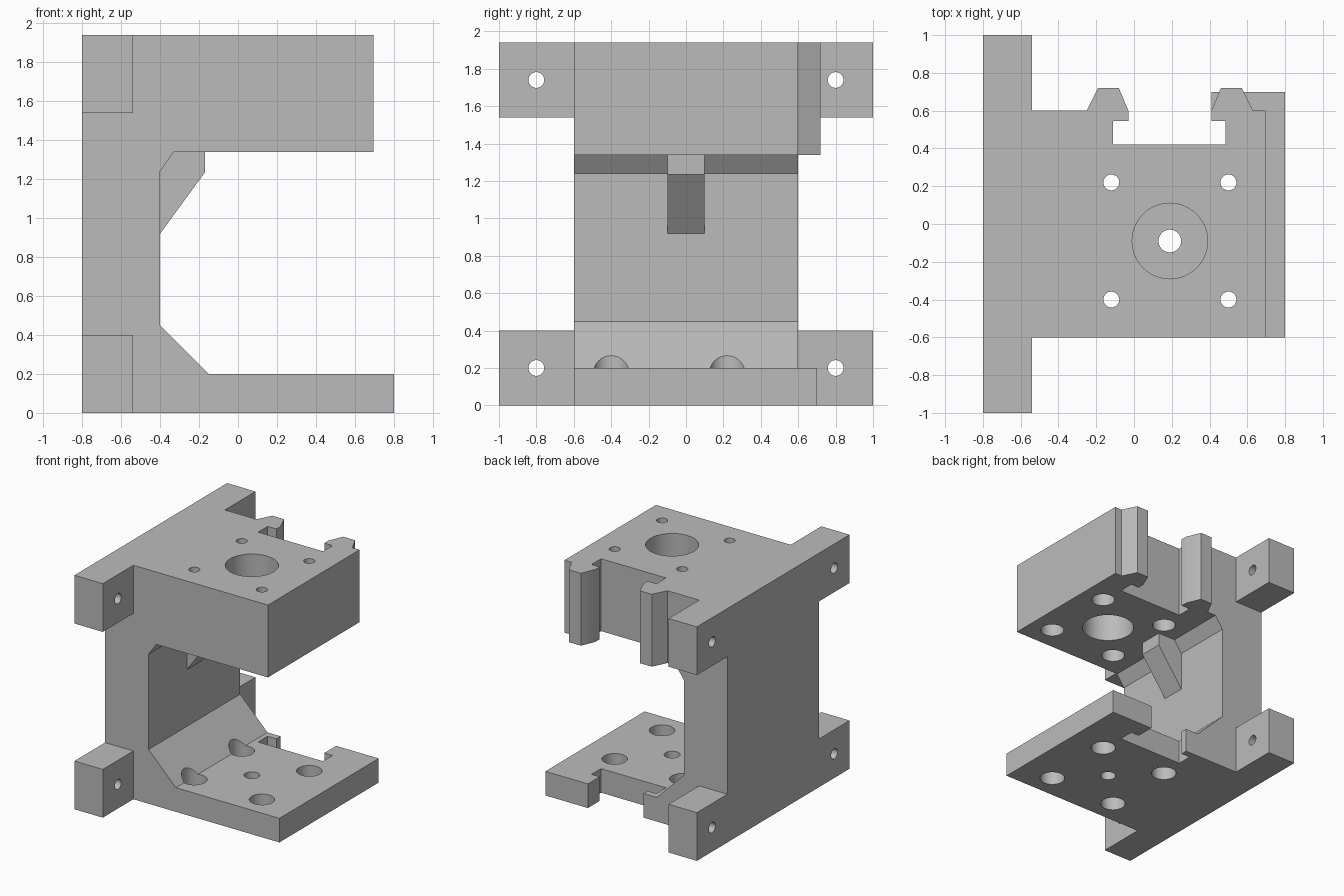
import bpy, bmesh, math
from mathutils import Matrix

if "Cube" in bpy.data.objects:
    bpy.data.objects.remove(bpy.data.objects["Cube"])

grey = bpy.data.materials.new("plain grey")
grey.use_nodes = True
grey.diffuse_color = (0.5, 0.5, 0.5, 1)
grey.node_tree.nodes["Principled BSDF"].inputs["Base Color"].default_value = (0.5, 0.5, 0.5, 1)


def finish(name, bm):
    bmesh.ops.recalc_face_normals(bm, faces=bm.faces)
    mesh = bpy.data.meshes.new(name)
    bm.to_mesh(mesh)
    bm.free()
    mesh.materials.append(grey)
    obj = bpy.data.objects.new(name, mesh)
    bpy.context.scene.collection.objects.link(obj)
    return obj


def prism(name, points, low, high, axis="z"):
    """Extrude an outline: xy points along z, or xz points along y."""
    place = (lambda a, b, t: (a, b, t)) if axis == "z" else (lambda a, b, t: (a, t, b))
    bm = bmesh.new()
    face = bm.faces.new([bm.verts.new(place(a, b, low)) for a, b in points])
    grown = bmesh.ops.extrude_face_region(bm, geom=[face])["geom"]
    moved = [v for v in grown if isinstance(v, bmesh.types.BMVert)]
    bmesh.ops.translate(bm, verts=moved, vec=place(0, 0, high - low))
    return finish(name, bm)


def box(name, x0, x1, y0, y1, z0, z1):
    return prism(name, [(x0, y0), (x1, y0), (x1, y1), (x0, y1)], z0, z1)


def drill(name, centre, radius, length, along_x=False):
    bm = bmesh.new()
    turn = Matrix.Rotation(math.pi / 2 if along_x else 0, 4, "Y")
    bmesh.ops.create_cone(bm, cap_ends=True, segments=48, radius1=radius, radius2=radius,
                          depth=length, matrix=Matrix.Translation(centre) @ turn)
    return finish(name, bm)


def combine(body, tools, operation):
    bpy.context.view_layer.objects.active = body
    for tool in tools:
        tool.hide_render = True
        mod = body.modifiers.new("combine", "BOOLEAN")
        mod.operation, mod.solver, mod.object = operation, "EXACT", tool
        bpy.ops.object.modifier_apply(modifier=mod.name)
        bpy.data.objects.remove(tool)


# C-shaped body with chamfered inner corners
body = prism("mounting_bracket", [
    (-0.8, 0), (0.8, 0), (0.8, 0.2), (-0.15, 0.2), (-0.4, 0.45), (-0.4, 1.24),
    (-0.33, 1.34), (0.695, 1.34), (0.695, 1.94), (-0.8, 1.94)], -0.6, 0.6, "y")

# Mounting lugs, rib, base tab and rear clips
adds = [prism("rib", [(-0.45, 0.92), (-0.4, 0.92), (-0.17, 1.235), (-0.17, 1.4), (-0.45, 1.4)],
              -0.1, 0.1, "y"),
        box("base_tab", 0.41, 0.8, 0.5, 0.7, 0, 0.2)]
for side in (-1, 1):
    near, far = sorted((side * 0.55, side))
    for z in (0, 1.54):
        adds.append(box("lug", -0.8, -0.54, near, far, z, z + 0.4))
    mid = 0.19
    adds.append(prism("clip", [(mid + side * d, y) for d, y in (
        (0.22, 0.5), (0.22, 0.6), (0.27, 0.72), (0.38, 0.72), (0.44, 0.6), (0.44, 0.5))],
        1.34, 1.94))
combine(body, adds, "UNION")

# T-shaped rear slot through head and base
cuts = [prism("slot_cutter", [
    (-0.11, 0.42), (0.485, 0.42), (0.485, 0.545), (0.41, 0.545), (0.41, 0.8),
    (-0.03, 0.8), (-0.03, 0.545), (-0.11, 0.545)], -0.1, 2.1)]

# Central bore and its smaller hole in the base
cuts += [drill("bore_cutter", (0.19, -0.09, 1.64), 0.2, 0.8),
         drill("base_hole_cutter", (0.19, -0.09, 0.1), 0.06, 0.5)]

# Screw holes: narrow at the top, counterbored below, wide access in the base
for x in (-0.12, 0.5):
    for y in (-0.4, 0.22):
        cuts += [drill("screw_cutter", (x, y, 1.7), 0.042, 1),
                 drill("counterbore_cutter", (x, y, 1.49), 0.09, 0.5),
                 drill("access_cutter", (x, y, 0.2), 0.096, 0.6)]

# Lug holes
for y in (-0.8, 0.8):
    for z in (0.2, 1.74):
        cuts.append(drill("lug_hole_cutter", (-0.67, y, z), 0.042, 0.5, True))
combine(body, cuts, "DIFFERENCE")

bpy.ops.object.select_all(action="DESELECT")
body.select_set(True)
bpy.context.view_layer.objects.active = body
bpy.ops.object.shade_smooth_by_angle(angle=math.radians(25))
